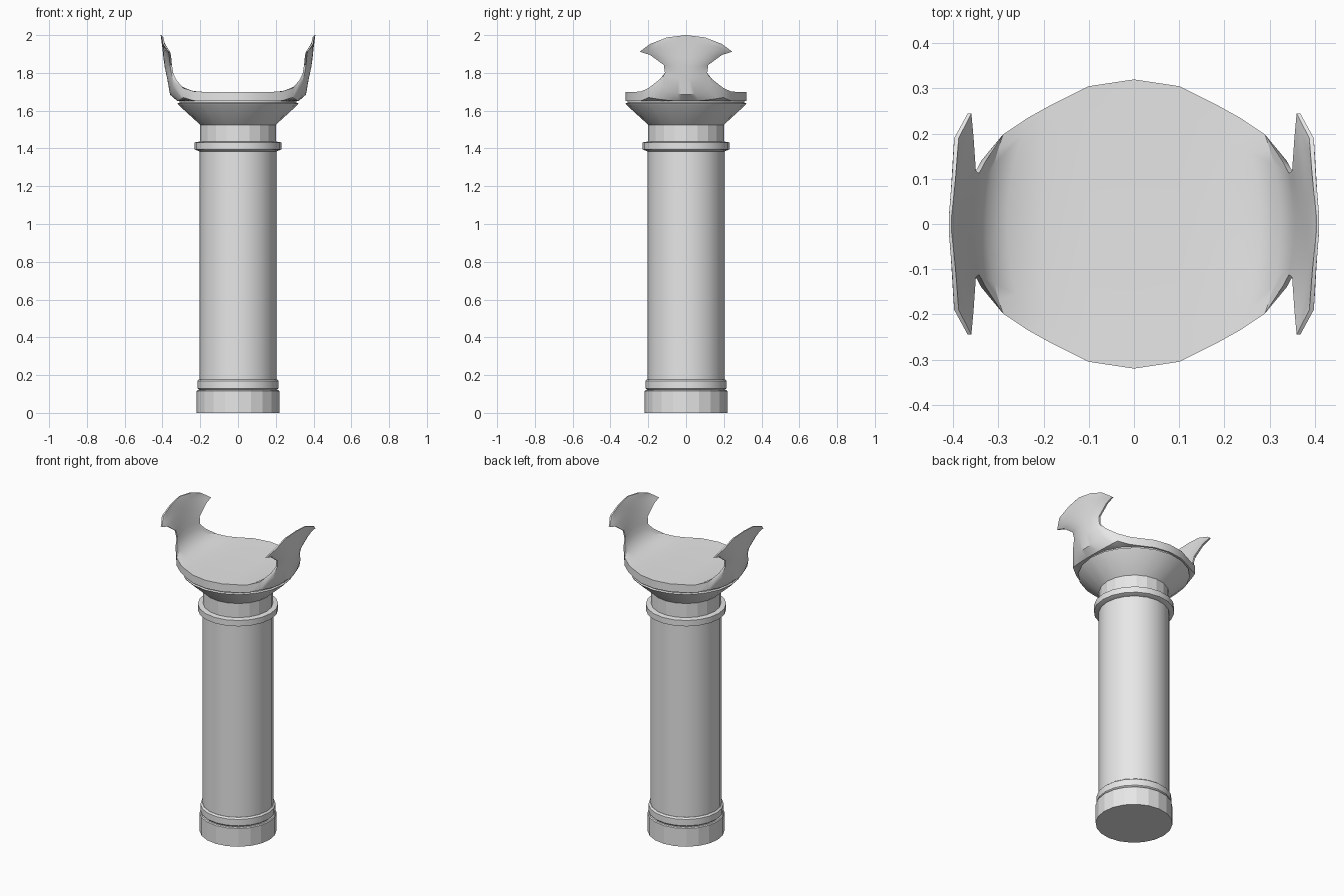
import bpy
import bmesh
import math

cube = bpy.data.objects.get("Cube")
if cube:
    bpy.data.objects.remove(cube, do_unlink=True)

stone = bpy.data.materials.new("plain grey")
stone.use_nodes = True
grey = (0.8, 0.8, 0.8, 1)
stone.diffuse_color = grey
stone.node_tree.nodes["Principled BSDF"].inputs["Base Color"].default_value = grey


def finish(name, bm, smooth):
    """Turn a bmesh into a named, shaded object."""
    bmesh.ops.recalc_face_normals(bm, faces=bm.faces[:])
    mesh = bpy.data.meshes.new(name)
    bm.to_mesh(mesh)
    bm.free()
    mesh.materials.append(stone)
    obj = bpy.data.objects.new(name, mesh)
    bpy.context.collection.objects.link(obj)
    if smooth:
        bpy.ops.object.select_all(action="DESELECT")
        obj.select_set(True)
        bpy.context.view_layer.objects.active = obj
        bpy.ops.object.shade_smooth_by_angle(angle=math.radians(32))
    return obj


def turned(name, profile, smooth=True, sides=20):
    """Closed turned part from (radius, height) points."""
    bm = bmesh.new()
    rings = []
    for r, z in profile:
        angles = [math.tau * i / sides for i in range(sides)]
        rings.append([bm.verts.new((r * math.cos(a), r * math.sin(a), z)) for a in angles])
    for low, high in zip(rings, rings[1:]):
        for i in range(sides):
            j = (i + 1) % sides
            bm.faces.new((low[i], low[j], high[j], high[i]))
    bm.faces.new(rings[0])
    bm.faces.new(rings[-1])
    return finish(name, bm, smooth)


# Column
turned("base_plinth", [(0.22, 0), (0.22, 0.115), (0.215, 0.12)], smooth=False)
turned("base_ring", [(0.205, 0.12), (0.215, 0.13), (0.215, 0.17), (0.205, 0.178)])
turned("shaft", [(0.203, 0.12), (0.203, 1.4)])
turned("collar", [(0.205, 1.385), (0.23, 1.395), (0.23, 1.432), (0.205, 1.436)])
turned("neck", [(0.2, 1.4), (0.2, 1.53)], smooth=False)
turned("flared_capital", [(0.2, 1.525), (0.315, 1.63), (0.32, 1.638), (0.31, 1.642), (0.31, 1.65)])

# Saddle with two raised wings, lofted outwards from the middle.
# Each row: inner centre x, z; rim x, y, z; outer centre x, z; rim thickness x, z
ROWS = [
    (0, 1.697, 0, 0.32, 1.7, 0, 1.65, 0, 0.05),
    (0.1, 1.697, 0.1, 0.305, 1.7, 0.1, 1.65, 0, 0.05),
    (0.2, 1.697, 0.19, 0.26, 1.7, 0.2, 1.65, 0, 0.05),
    (0.28, 1.71, 0.235, 0.235, 1.703, 0.27, 1.65, 0, 0.05),
    (0.325, 1.745, 0.29, 0.198, 1.72, 0.32, 1.65, 0, 0.05),
    (0.345, 1.785, 0.328, 0.14, 1.765, 0.36, 1.685, 0.01, 0.02),
    (0.355, 1.82, 0.343, 0.112, 1.8, 0.375, 1.77, 0.01, 0),
    (0.365, 1.86, 0.35, 0.118, 1.842, 0.388, 1.83, 0.01, 0),
    (0.375, 1.9, 0.355, 0.19, 1.895, 0.395, 1.88, 0.01, 0),
    (0.385, 1.94, 0.36, 0.245, 1.912, 0.4, 1.93, 0.008, 0),
    (0.393, 1.97, 0.388, 0.19, 1.953, 0.405, 1.965, 0.01, 0),
    (0.4, 1.99, 0.395, 0.1, 1.988, 0.408, 1.99, 0.008, 0),
    (0.404, 2, 0.404, 0.015, 1.998, 0.41, 2, 0.006, 0),
]
STEPS = [i / 6 for i in range(-6, 7)]


def strip(bm, side, centre, rim):
    """One curved row of vertices across the saddle."""
    verts = []
    for t in STEPS:
        x = centre[0] + (rim[0] - centre[0]) * t * t
        z = centre[1] + (rim[2] - centre[1]) * t * t
        verts.append(bm.verts.new((side * x, rim[1] * t, z)))
    return verts


bm = bmesh.new()
loops = []
order = [(-1, row) for row in ROWS[:0:-1]] + [(1, row) for row in ROWS]
for side, (xc, zc, xr, yr, zr, xo, zo, dx, dz) in order:
    inner = strip(bm, side, (xc, zc), (xr, yr, zr))
    outer = strip(bm, side, (xo, zo), (xr + dx, yr, zr - dz))
    loops.append(inner + outer[::-1])
for a, b in zip(loops, loops[1:]):
    for i in range(len(a)):
        j = (i + 1) % len(a)
        bm.faces.new((a[i], a[j], b[j], b[i]))
bm.faces.new(loops[0])
bm.faces.new(loops[-1])
finish("winged_saddle", bm, True)
